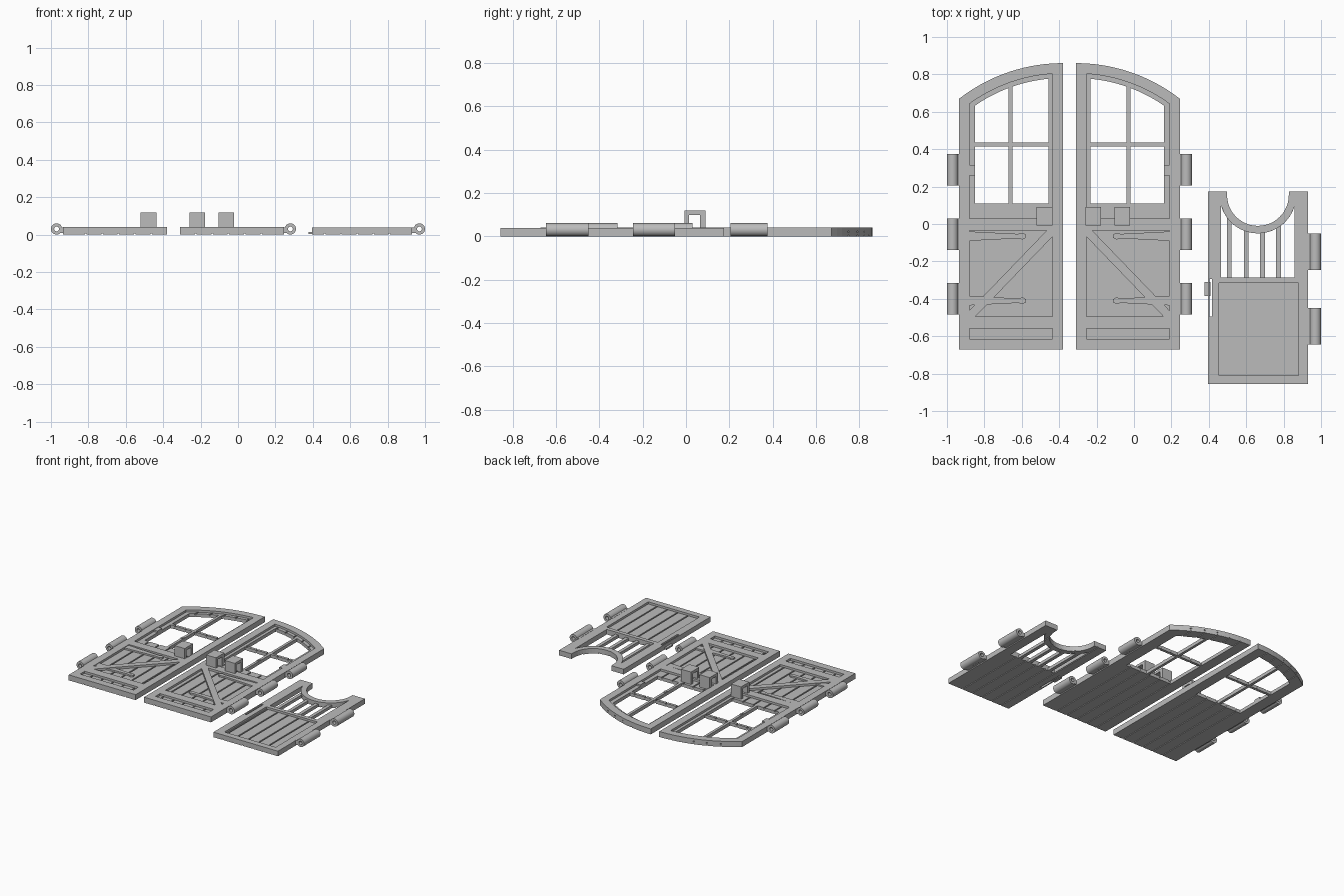
import bpy, bmesh, math

if "Cube" in bpy.data.objects:
    bpy.data.objects.remove(bpy.data.objects["Cube"])

grey = bpy.data.materials.new("plain grey")
grey.diffuse_color = (0.5, 0.5, 0.5, 1)
grey.use_nodes = True
grey.node_tree.nodes["Principled BSDF"].inputs["Base Color"].default_value = grey.diffuse_color


def add_mesh(name, mesh):
    mesh.materials.clear()
    mesh.materials.append(grey)
    ob = bpy.data.objects.new(name, mesh)
    bpy.context.collection.objects.link(ob)
    return ob


def plate(name, outlines, z0, z1):
    """Extrude a 2D outline; any further outlines are holes."""
    cu = bpy.data.curves.new(name, 'CURVE')
    cu.dimensions, cu.fill_mode, cu.extrude = '2D', 'BOTH', (z1 - z0) / 2
    for pts in outlines:
        sp = cu.splines.new('POLY')
        sp.points.add(len(pts) - 1)
        for p, (x, y) in zip(sp.points, pts):
            p.co = (x, y, 0, 1)
        sp.use_cyclic_u = True
    tmp = bpy.data.objects.new("tmp", cu)
    bpy.context.collection.objects.link(tmp)
    dg = bpy.context.evaluated_depsgraph_get()
    me = bpy.data.meshes.new_from_object(tmp.evaluated_get(dg))
    bpy.data.objects.remove(tmp)
    bm = bmesh.new()
    bm.from_mesh(me)
    bmesh.ops.remove_doubles(bm, verts=bm.verts, dist=1e-5)
    bmesh.ops.translate(bm, verts=bm.verts, vec=(0, 0, (z0 + z1) / 2))
    bmesh.ops.recalc_face_normals(bm, faces=bm.faces)
    for f in bm.faces:
        f.smooth = False
    bm.to_mesh(me)
    bm.free()
    me.name = name
    return add_mesh(name, me)


def boxes(name, specs):
    """One object from boxes given as x0, x1, y0, y1, z0, z1."""
    bm = bmesh.new()
    for x0, x1, y0, y1, z0, z1 in specs:
        vs = bmesh.ops.create_cube(bm, size=1)['verts']
        bmesh.ops.scale(bm, verts=vs, vec=(abs(x1 - x0), y1 - y0, z1 - z0))
        bmesh.ops.translate(bm, verts=vs, vec=((x0 + x1) / 2, (y0 + y1) / 2, (z0 + z1) / 2))
    me = bpy.data.meshes.new(name)
    bm.to_mesh(me)
    bm.free()
    return add_mesh(name, me)


def rect(x0, x1, y0, y1):
    return [(x0, y0), (x1, y0), (x1, y1), (x0, y1)]


def groove(ob, xs, top_y, bottom_y, thick):
    """Cut plank gaps into the top and underside."""
    cuts = [(x - .005, x + .005, *top_y, thick - .008, thick + .02) for x in xs]
    cuts += [(x - .004, x + .004, *bottom_y, -.02, .005) for x in xs]
    cutter = boxes("groove_cutter", cuts)
    cutter.hide_render = True
    mod = ob.modifiers.new("grooves", 'BOOLEAN')
    mod.operation, mod.solver, mod.object = 'DIFFERENCE', 'EXACT', cutter
    dg = bpy.context.evaluated_depsgraph_get()
    me = bpy.data.meshes.new_from_object(ob.evaluated_get(dg))
    ob.modifiers.clear()
    ob.data = me
    bpy.data.objects.remove(cutter)


def hinge(name, x, edge, y0, y1):
    """Hollow barrel along y with a leaf joining it to the door edge."""
    ring = [[(r * math.cos(a * math.tau / 32), r * math.sin(a * math.tau / 32))
             for a in range(32)] for r in (.03, .013)]
    ob = plate(name + "_barrel", ring, y0, y1)
    for v in ob.data.vertices:
        cx, cy, cz = v.co
        v.co = (x + cx, cz, .03 + cy)
    ob.data.flip_normals()
    bm = bmesh.new()
    bm.from_mesh(ob.data)
    bmesh.ops.recalc_face_normals(bm, faces=bm.faces)
    bm.to_mesh(ob.data)
    bm.free()
    bpy.ops.object.select_all(action='DESELECT')
    bpy.context.view_layer.objects.active = ob
    ob.select_set(True)
    bpy.ops.object.shade_smooth_by_angle(angle=math.radians(35))
    s = 1 if edge > x else -1
    boxes(name + "_leaf", [(x + s * .02, edge + s * .004, y0, y1, .008, .039)])


# Arched door leaves
def arch(r, x0, x1, n=16):
    xs = [x0 + (x1 - x0) * i / n for i in range(n + 1)]
    return [(x, -.045 + math.sqrt(r * r - (x + .38) ** 2)) for x in xs]


L, R = -.935, -.38
T, H = .025, .041
door_outline = [(R, -.67), (L, -.67)] + arch(.905, L, R)
panes = [rect(a, b, .11, .415) for a, b in ((-.85, -.67), (-.65, -.457))]
panes += [[(b, .435), (a, .435)] + arch(.825, a, b, 8) for a, b in ((-.85, -.67), (-.65, -.457))]
openings = [[(-.435, .03), (-.88, .03)] + arch(.85, -.88, -.435),
            rect(-.88, -.435, -.495, -.035),
            rect(-.88, -.435, -.615, -.56)]
brace = [(-.435, -.035), (-.467, -.035), (-.88, -.463), (-.88, -.495), (-.848, -.495), (-.435, -.067)]

for side, s in (("left", 1), ("right", -1)):
    def X(x):
        return -.345 + s * (x + .345)

    def M(pts):
        return [(X(x), y) for x, y in pts]

    planks = plate(side + "_door_planks", [M(p) for p in [door_outline] + panes], 0, T)
    groove(planks, [X(-.465 - .087 * i) for i in range(5)], (-.64, .83), (-.7, .9), T)
    plate(side + "_door_frame", [M(p) for p in [door_outline] + openings], T, H)
    plate(side + "_door_brace", [M(brace)], T, H)
    # tapered straps with a rounded tip
    for i, y in enumerate((-.065, -.41)):
        strap = [(-.88, y - .025), (-.88, y + .025), (-.62, y + .012), (-.595, y + .018),
                 (-.578, y + .008), (-.578, y - .008), (-.595, y - .018), (-.62, y - .012)]
        plate(f"{side}_strap_{i}", [M(strap)], T, .037)
    boxes(side + "_strap_stub", [(X(-.88), X(-.85), .26, .315, T, .037),
                                 (X(-.668), X(-.652), .275, .3, T, .03)])
    for i, (y0, y1) in enumerate(((.205, .375), (-.14, .03), (-.485, -.315))):
        hinge(f"{side}_door_hinge_{i}", X(-.97), X(L), y0, y1)

# Bar brackets: square loops open sideways
for i, x in enumerate((-.52, -.26, -.105)):
    b = x + .083
    boxes(f"bar_bracket_{i}", [(x, b, -.007, .014, T, .098), (x, b, .065, .09, T, .098),
                               (x, b, -.007, .09, .098, .118)])

# Small gate with a scooped top
CX, CY = .6625, .155
scoop = [(CX + .165 * math.cos(a), CY - .165 * math.sin(a))
         for a in (math.pi * i / 24 for i in range(25))]
gate = [(.395, -.855), (.93, -.855), (.93, .175), (.8275, .175)] + scoop + [(.4975, .175), (.395, .175)]


def under_scoop(x0, x1, n):
    xs = [x1 + (x0 - x1) * i / n for i in range(n + 1)]
    return [(x0, -.285), (x1, -.285)] + [
        (x, CY - math.sqrt(max(0, .205 ** 2 - (x - CX) ** 2))) for x in xs]


gaps = [under_scoop(a, b, 6) for a, b in
        ((.465, .4975), (.5225, .5875), (.6125, .6745), (.6995, .7605), (.7855, .857))]
slot = rect(.403, .418, -.495, -.295)
gate_planks = plate("gate_planks", [gate] + gaps + [slot], 0, .022)
groove(gate_planks, [.465 + .0857 * i for i in range(5)], (-.83, -.3), (-.9, .2), .022)
plate("gate_frame", [gate, under_scoop(.465, .857, 24), rect(.455, .88, -.81, -.315), slot], .022, .038)
for i, (y0, y1) in enumerate(((-.245, -.05), (-.645, -.45))):
    hinge(f"gate_hinge_{i}", .97, .93, y0, y1)

# Sliding latch at the gate edge
boxes("gate_latch", [(.378, .41, -.385, -.31, .003, .015)])
